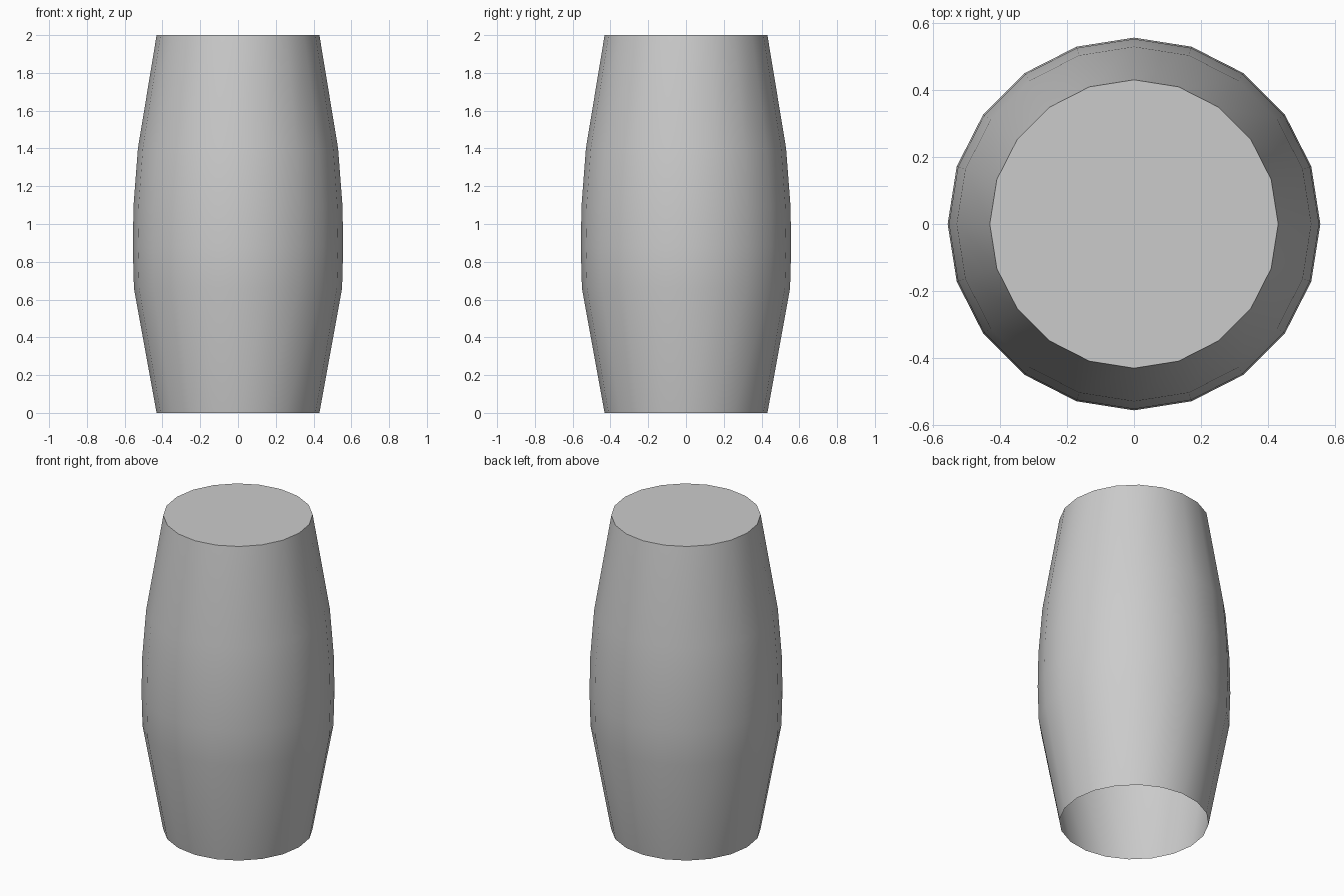
import bpy, bmesh
from math import cos, sin, tau, radians

if "Cube" in bpy.data.objects:
    bpy.data.objects.remove(bpy.data.objects["Cube"])

SIDES = 20
# Barrel profile: (radius, height), bulging in the middle
PROFILE = [(0.431, 0), (0.551, 0.66), (0.557, 0.88), (0.553, 1.1), (0.53, 1.4), (0.431, 2)]

bm = bmesh.new()
rings = [[bm.verts.new((r * cos(tau * i / SIDES), r * sin(tau * i / SIDES), z))
          for i in range(SIDES)] for r, z in PROFILE]

# Side walls
for low, high in zip(rings, rings[1:]):
    for i in range(SIDES):
        j = (i + 1) % SIDES
        bm.faces.new((low[i], low[j], high[j], high[i]))

# Flat lid; the underside stays open
bm.faces.new(rings[-1])

mesh = bpy.data.meshes.new("barrel")
bm.to_mesh(mesh)
bm.free()
barrel = bpy.data.objects.new("barrel", mesh)
bpy.context.collection.objects.link(barrel)

# Smooth staves with a crisp rim
bpy.context.view_layer.objects.active = barrel
barrel.select_set(True)
bpy.ops.object.shade_smooth_by_angle(angle=radians(35))
